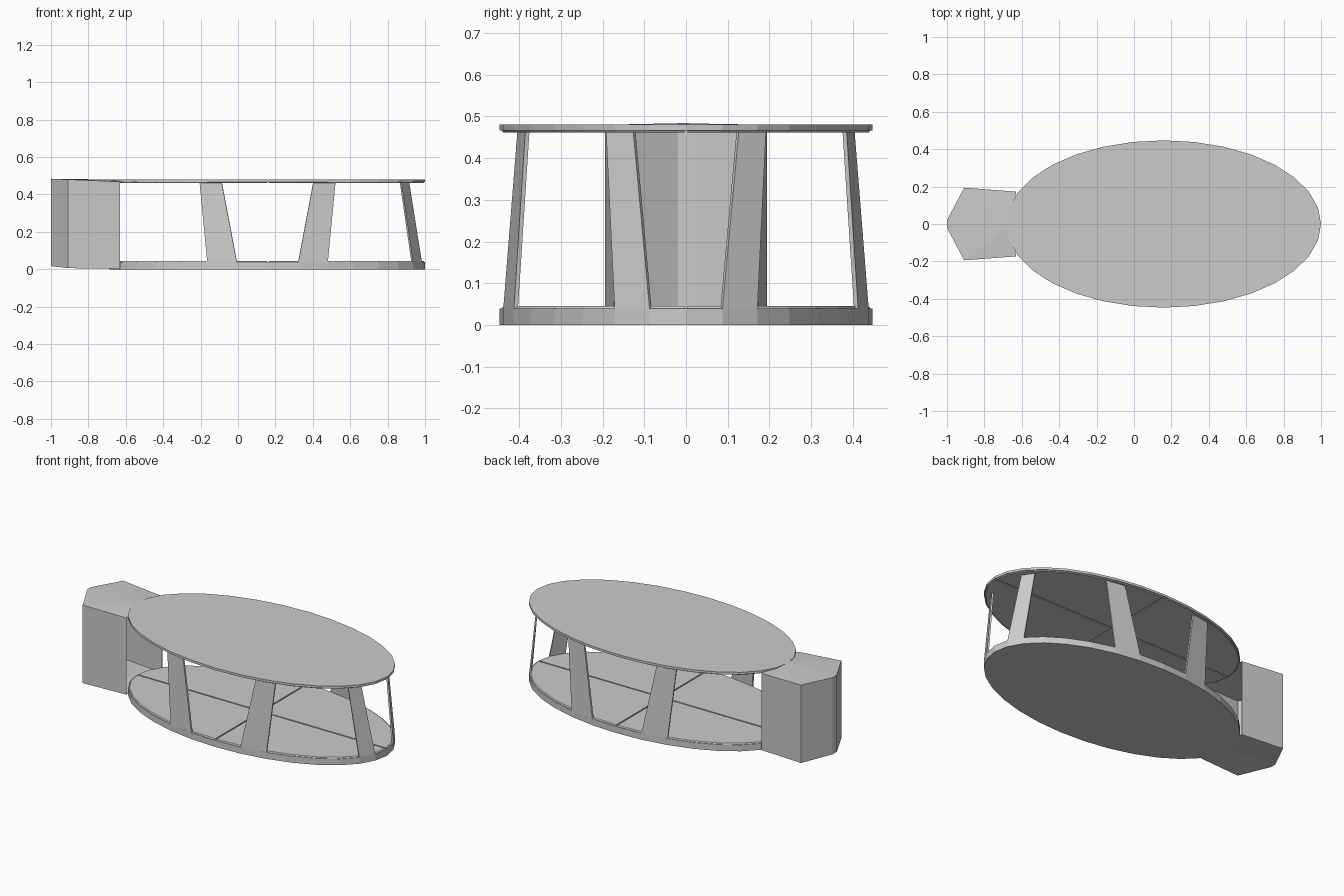
import bpy, bmesh, math
from mathutils import Vector

if "Cube" in bpy.data.objects:
    bpy.data.objects.remove(bpy.data.objects["Cube"])

CX, RX, RY, N = 0.158, 0.842, 0.447, 32


def make(name, verts, faces):
    me = bpy.data.meshes.new(name)
    me.from_pydata([tuple(v) for v in verts], [], faces)
    bm = bmesh.new()
    bm.from_mesh(me)
    bmesh.ops.recalc_face_normals(bm, faces=bm.faces)
    bm.to_mesh(me)
    bm.free()
    ob = bpy.data.objects.new(name, me)
    bpy.context.collection.objects.link(ob)
    return ob


def loft(name, rings):
    n = len(rings[0])
    faces = [tuple(range(n)), tuple(range((len(rings) - 1) * n, len(rings) * n))]
    for r in range(len(rings) - 1):
        for i in range(n):
            j = (i + 1) % n
            faces.append((r * n + i, r * n + j, (r + 1) * n + j, (r + 1) * n + i))
    return make(name, [v for ring in rings for v in ring], faces)


def point(i, inset=0.0):
    a = 2 * math.pi * i / N
    return (RX - inset) * math.cos(a), (RY - inset) * math.sin(a)


def ellipse(z, inset=0.0):
    return [(CX + point(i, inset)[0], point(i, inset)[1], z) for i in range(N)]


def quarter(z, inset, sx, sy, gap=0.004):
    pts = [point(i, inset) for i in range(N // 4 + 1)]
    pts = [(max(x, gap), max(y, gap)) for x, y in pts] + [(gap, gap)]
    return [(CX + sx * x, sy * y, z) for x, y in pts]


# Base and roof discs
loft("base", [ellipse(0), ellipse(0.039)])
loft("roof", [ellipse(0.466), ellipse(0.48)])

# Quarter panels with narrow grooves between them
for sx in (1, -1):
    for sy in (1, -1):
        loft("floor_panel", [quarter(0.038, 0.004, sx, sy), quarter(0.045, 0.009, sx, sy)])
        loft("ceiling_panel", [quarter(0.461, 0.009, sx, sy), quarter(0.468, 0.004, sx, sy)])


# Tapered leaning legs, each standing on one facet of the base
def leg(name, bottom, top, sx, sy):
    rings = []
    for pts, z in ((bottom, 0.036), (top, 0.468)):
        a, b = [Vector((x, y, 0)) for x, y in pts]
        n = Vector((-(b - a).y, (b - a).x, 0)).normalized()
        if n.dot(a) > 0:
            n = -n
        rings.append([Vector((CX + sx * p.x, sy * p.y, z))
                      for p in (a, b, b + n * 0.01, a + n * 0.01)])
    loft(name, rings)


for sy in (1, -1):
    for sx in (1, -1):
        leg("side_leg", (point(7), point(6)), ((0.246, 0.404), (0.364, 0.385)), sx, sy)
    leg("end_leg", (point(1), point(2)), ((0.757, 0.127), (0.715, 0.192)), 1, sy)

# Hollow end compartment, open toward the deck: x, y, bottom z, top z
half = [(-1.0, 0.02, 0.017, 0.483), (-0.908, 0.194, 0.006, 0.48),
        (-0.63, 0.173, 0.002, 0.468)]
path = [(x, -y, b, t) for x, y, b, t in reversed(half)] + half
k = len(path)
verts = [(x, y, b) for x, y, b, t in path] + [(x, y, t) for x, y, b, t in path]
verts += [(-0.64, 0, 0.002), (-1.0, 0, 0.017), (-0.64, 0, 0.479), (-1.0, 0, 0.484)]
faces = [(i, i + 1, k + i + 1, k + i) for i in range(k - 1) if i != 2]
faces.append((2, 2 * k + 1, 3, k + 3, 2 * k + 3, k + 2))
for o, c in ((0, 2 * k), (k, 2 * k + 2)):
    faces += [(o, o + 1, c), (o + 1, o + 2, c + 1, c),
              (o + 3, o + 4, c, c + 1), (o + 4, o + 5, c)]
box = make("end_compartment", verts, faces)
mod = box.modifiers.new("wall", 'SOLIDIFY')
mod.thickness = 0.004
mod.offset = -1
